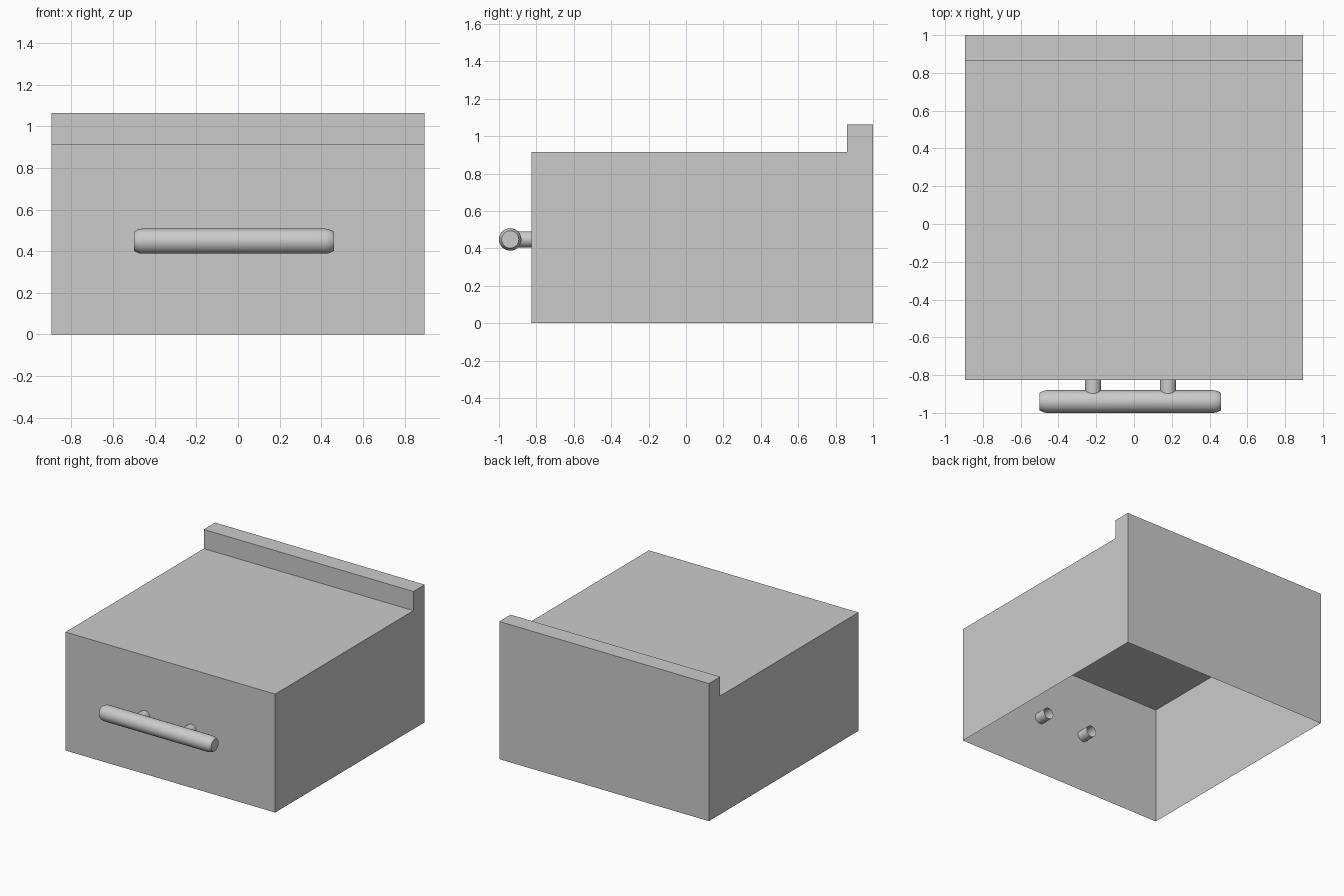
import bpy
import bmesh
import math
from mathutils import Matrix, Vector

cube = bpy.data.objects.get("Cube")
if cube:
    bpy.data.objects.remove(cube, do_unlink=True)

# One plain grey for the whole model
grey = bpy.data.materials.new("plain_grey")
grey.use_nodes = True
colour = (0.6, 0.6, 0.6, 1.0)
grey.diffuse_color = colour
grey.node_tree.nodes["Principled BSDF"].inputs["Base Color"].default_value = colour


def add_object(name, bm, smooth=False):
    mesh = bpy.data.meshes.new(name)
    bm.to_mesh(mesh)
    bm.free()
    mesh.materials.append(grey)
    obj = bpy.data.objects.new(name, mesh)
    bpy.context.collection.objects.link(obj)
    if smooth:
        bpy.ops.object.select_all(action='DESELECT')
        obj.select_set(True)
        bpy.context.view_layer.objects.active = obj
        bpy.ops.object.shade_smooth_by_angle(angle=math.radians(35))
    return obj


# Thin-walled body with a raised back ledge, open underneath
HALF_WIDTH = 0.896
side_profile = [(-0.826, 0), (-0.826, 0.915), (0.862, 0.915),
                (0.862, 1.063), (1, 1.063), (1, 0)]
bm = bmesh.new()
side = bm.faces.new([bm.verts.new((-HALF_WIDTH, y, z)) for y, z in side_profile])
result = bmesh.ops.extrude_face_region(bm, geom=[side], use_keep_orig=True)
moved = [v for v in result["geom"] if isinstance(v, bmesh.types.BMVert)]
bmesh.ops.translate(bm, verts=moved, vec=(2 * HALF_WIDTH, 0, 0))
bmesh.ops.recalc_face_normals(bm, faces=bm.faces)
bottom = [f for f in bm.faces if all(v.co.z < 0.001 for v in f.verts)]
bmesh.ops.delete(bm, geom=bottom, context='FACES_ONLY')
add_object("drawer_body", bm)

# Handle bar: rings along x with rounded ends
HANDLE_Y, HANDLE_Z, SIDES = -0.94, 0.448, 32
rounding = [(0, 0.046), (0.012, 0.053), (0.025, 0.058), (0.04, 0.06)]
left_end, right_end = 0.46, -0.5
rings = [(right_end + d, r) for d, r in rounding]
rings += [(left_end - d, r) for d, r in reversed(rounding)]
bm = bmesh.new()
loops = []
for x, r in rings:
    angles = [2 * math.pi * i / SIDES for i in range(SIDES)]
    loops.append([bm.verts.new((x, HANDLE_Y + r * math.cos(a),
                                HANDLE_Z + r * math.sin(a))) for a in angles])
for a, b in zip(loops, loops[1:]):
    for i in range(SIDES):
        j = (i + 1) % SIDES
        bm.faces.new((a[i], a[j], b[j], b[i]))
bm.faces.new(loops[0])
bm.faces.new(loops[-1])
bmesh.ops.recalc_face_normals(bm, faces=bm.faces)
add_object("handle_bar", bm, smooth=True)

# Two hollow posts running from the bar through the front wall
POST_END = -0.73
for name, x in (("right_handle_post", -0.217), ("left_handle_post", 0.18)):
    bm = bmesh.new()
    place = (Matrix.Translation(Vector((x, (HANDLE_Y + POST_END) / 2, HANDLE_Z)))
             @ Matrix.Rotation(math.pi / 2, 4, 'X'))
    bmesh.ops.create_cone(bm, cap_ends=False, segments=SIDES, radius1=0.043,
                          radius2=0.043, depth=POST_END - HANDLE_Y, matrix=place)
    add_object(name, bm, smooth=True)
